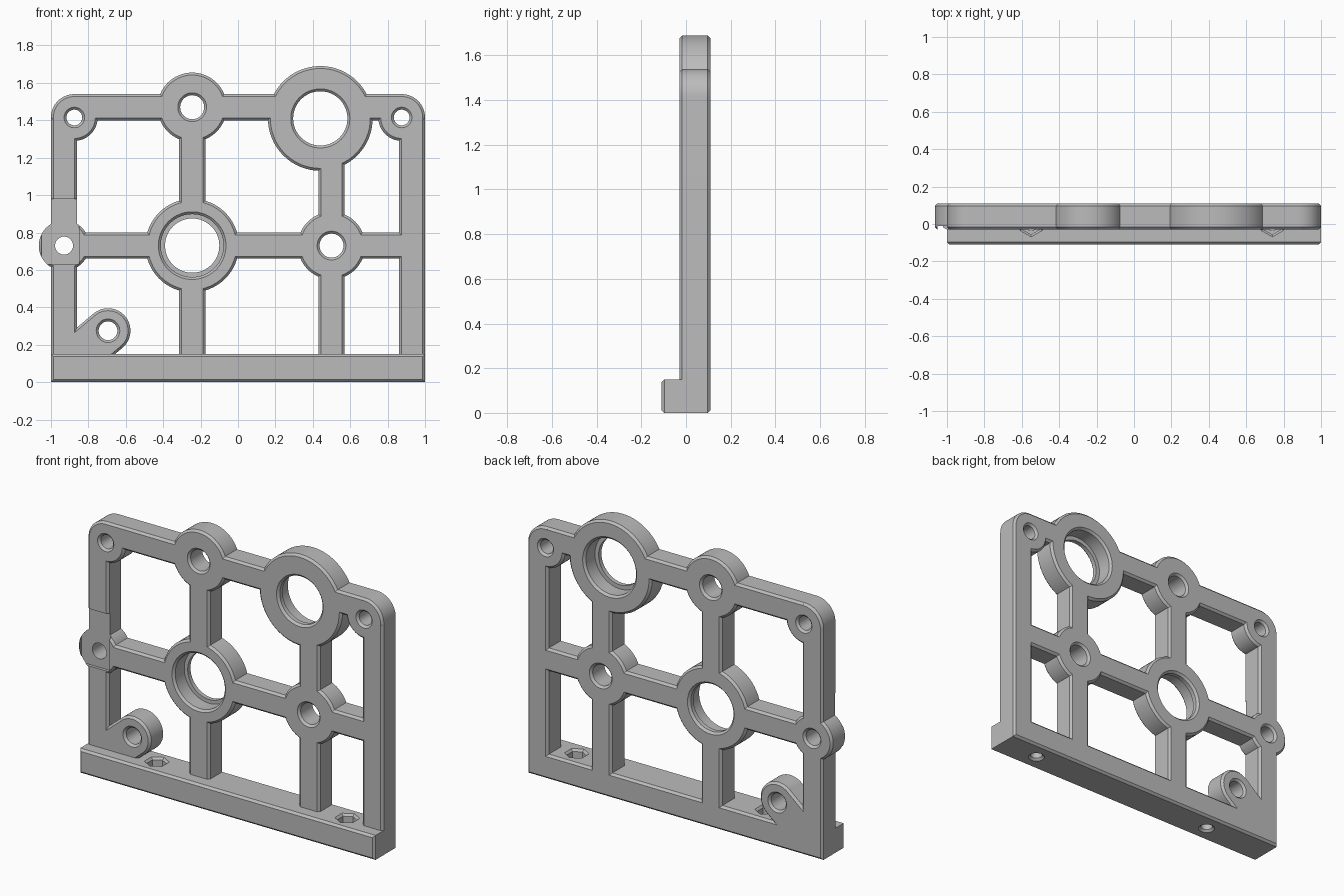
import bpy, bmesh, math

if "Cube" in bpy.data.objects:
    bpy.data.objects.remove(bpy.data.objects["Cube"], do_unlink=True)

FRONT, BACK = -0.03, 0.11      # plate faces
BASE_FRONT = -0.11
C = 0.013                      # edge chamfer
OUT = 0.01                     # cutter overshoot

grey = bpy.data.materials.new("grey")
grey.use_nodes = True
grey.diffuse_color = (0.5, 0.5, 0.5, 1)
grey.node_tree.nodes["Principled BSDF"].inputs["Base Color"].default_value = (0.5, 0.5, 0.5, 1)


def loft(name, rings):
    """Closed solid through matching rings of points."""
    bm = bmesh.new()
    loops = [[bm.verts.new(p) for p in ring] for ring in rings]
    n = len(loops[0])
    for a, b in zip(loops, loops[1:]):
        for i in range(n):
            j = (i + 1) % n
            bm.faces.new((a[i], a[j], b[j], b[i]))
    bm.faces.new(loops[0][::-1])
    bm.faces.new(loops[-1])
    bmesh.ops.recalc_face_normals(bm, faces=bm.faces)
    mesh = bpy.data.meshes.new(name)
    bm.to_mesh(mesh)
    bm.free()
    mesh.materials.append(grey)
    obj = bpy.data.objects.new(name, mesh)
    bpy.context.collection.objects.link(obj)
    return obj


def circle(x, z, r, y, n=64):
    return [(x + r * math.cos(2 * math.pi * i / n), y,
             z + r * math.sin(2 * math.pi * i / n)) for i in range(n)]


def flat_ring(x, y, r, z, n):
    return [(x + r * math.sin(2 * math.pi * i / n),
             y + r * math.cos(2 * math.pi * i / n), z) for i in range(n)]


def levels(y0, y1):
    return [(y0, C), (y0 + C, 0), (y1 - C, 0), (y1, C)]


def boss(x, z, r):
    return loft("boss", [circle(x, z, r - c, y) for y, c in levels(FRONT, BACK)])


def bar(x0, x1, z0, z1, y0=FRONT, tilt=0, chamfer=True):
    """Chamfered bar, tilted about its own centre."""
    cx, cz = (x0 + x1) / 2, (z0 + z1) / 2
    ca, sa = math.cos(tilt), math.sin(tilt)
    rings = []
    for y, c in levels(y0, BACK):
        hx, hz = (x1 - x0) / 2 - c, (z1 - z0) / 2 - c
        rings.append([(cx + u * ca - v * sa, y, cz + u * sa + v * ca)
                      for u, v in ((-hx, -hz), (hx, -hz), (hx, hz), (-hx, hz))])
    return loft("bar", rings)


def hole(x, z, front_r, back_r=None, step=None):
    """Through hole with chamfered rims and an optional step in radius."""
    back_r = back_r or front_r
    rings = [(FRONT - OUT, front_r + C + OUT), (FRONT + C, front_r)]
    if step is not None:
        rings += [(step, front_r), (step, back_r)]
    rings += [(BACK - C, back_r), (BACK + OUT, back_r + C + OUT)]
    return loft("hole_cutter", [circle(x, z, r, y) for y, r in rings])


def combine(target, tool, operation):
    mod = target.modifiers.new("combine", "BOOLEAN")
    mod.operation, mod.object, mod.solver = operation, tool, "EXACT"
    bpy.context.view_layer.objects.active = target
    bpy.ops.object.modifier_apply(modifier=mod.name)
    bpy.data.objects.remove(tool, do_unlink=True)


# Base rail
frame = bar(-1, 1, 0, 0.15, BASE_FRONT)
frame.name = "mounting_frame"

# Uprights, cross bars and round bosses
corner_x, corner_z = 0.875, 1.415
solids = [
    bar(-1, -0.86, 0.04, corner_z), bar(0.86, 1, 0.04, corner_z),
    bar(-corner_x, corner_x, 1.40, 1.54),
    bar(-0.93, 0.93, 0.66, 0.80),
    bar(-0.315, -0.175, 0.04, 1.47), bar(0.43, 0.57, 0.04, 1.25),
    boss(-corner_x, corner_z, 0.125), boss(corner_x, corner_z, 0.125),
    boss(-0.245, 1.47, 0.185), boss(0.44, 1.41, 0.28),
    boss(-0.245, 0.73, 0.25), boss(0.5, 0.73, 0.18),
    boss(-0.93, 0.73, 0.135), boss(-0.695, 0.275, 0.12),
]

# Slanted arm to the low boss
angle, length = math.radians(40), 0.24
ax = -0.695 - math.cos(angle) * length / 2
az = 0.275 - math.sin(angle) * length / 2
solids.append(bar(ax - length / 2, ax + length / 2, az - 0.12, az + 0.12, tilt=angle))
for part in solids:
    combine(frame, part, "UNION")

# Shallow side recess in the front face and trim of the side boss
cutters = [loft("recess_cutter", [[(x, y, z) for x, z in
           ((-1.05, 0.63), (-0.85, 0.63), (-0.85, 0.98), (-1.05, 0.98))]
           for y in (FRONT - 0.02, FRONT + 0.018)])]

# Round holes, two of them stepped
cutters += [
    hole(-corner_x, corner_z, 0.042), hole(corner_x, corner_z, 0.042),
    hole(-0.245, 1.47, 0.064), hole(0.5, 0.73, 0.064),
    hole(-0.93, 0.73, 0.048), hole(-0.695, 0.275, 0.05),
    hole(0.44, 1.41, 0.145, 0.17, step=FRONT + 0.04),
    hole(-0.245, 0.73, 0.168, 0.145, step=BACK - 0.04),
]

# Hexagonal nut pockets with bolt holes through the base rail
for x in (-0.55, 0.74):
    cutters.append(loft("nut_cutter", [flat_ring(x, 0, r, z, 6) for z, r in
                   ((0.07, 0.056), (0.15 - C, 0.056), (0.15 + OUT, 0.056 + C + OUT))]))
    cutters.append(loft("bolt_cutter", [flat_ring(x, 0, r, z, 32) for z, r in
                   ((-OUT, 0.034 + C + OUT), (C, 0.034), (0.1, 0.034))]))
for part in cutters:
    combine(frame, part, "DIFFERENCE")

# Smooth round walls, sharp chamfers
bpy.ops.object.select_all(action="DESELECT")
frame.select_set(True)
bpy.context.view_layer.objects.active = frame
bpy.ops.object.shade_smooth_by_angle(angle=math.radians(30))
